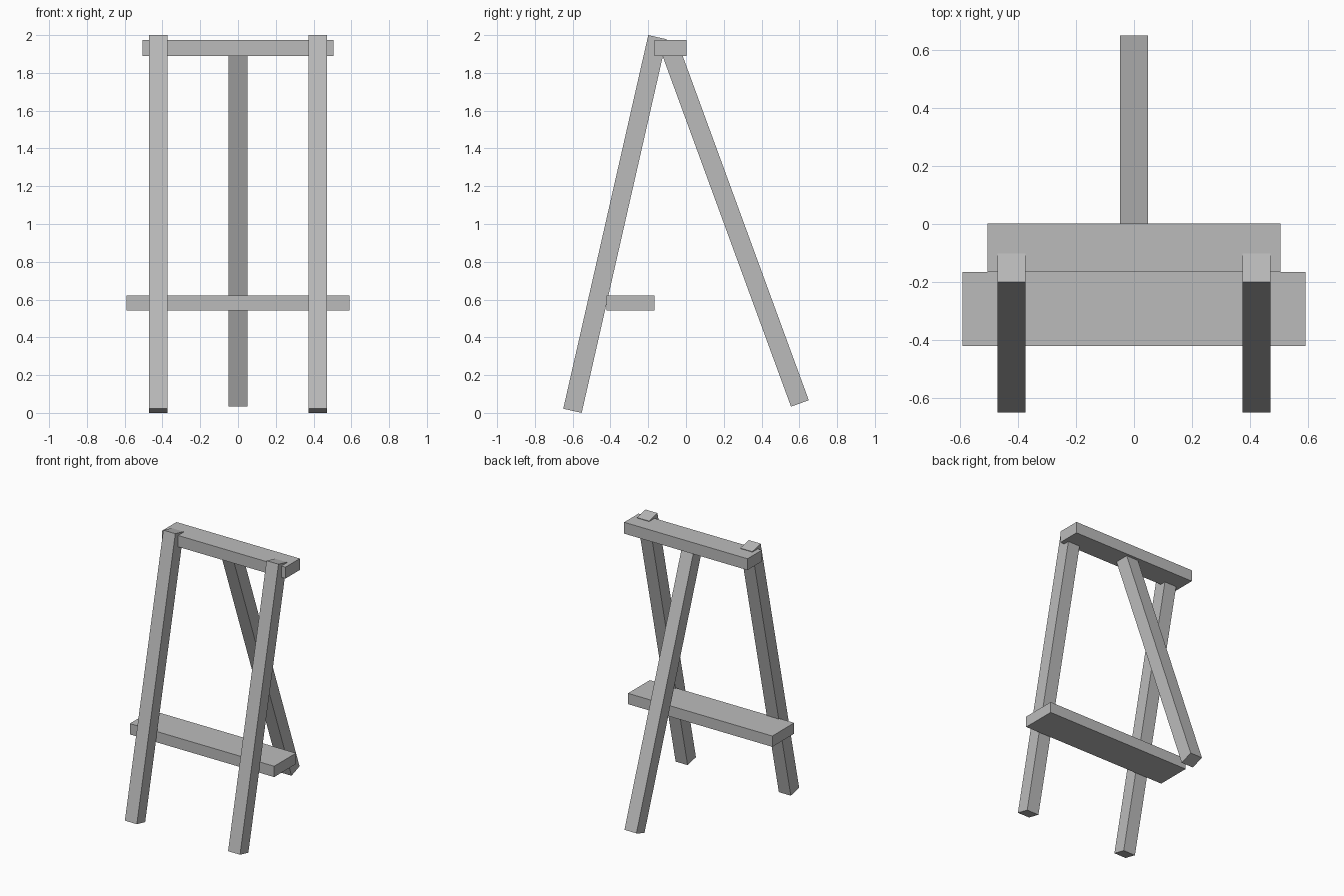
import bpy, math
from mathutils import Vector

if "Cube" in bpy.data.objects:
    bpy.data.objects.remove(bpy.data.objects["Cube"])

grey = bpy.data.materials.new("plain grey")
grey.diffuse_color = (0.5, 0.5, 0.5, 1)
grey.use_nodes = True
grey.node_tree.nodes["Principled BSDF"].inputs["Base Color"].default_value = grey.diffuse_color


def box(name, centre, size, tilt=0.0):
    """Box of the given size, tilted about the x axis."""
    bpy.ops.mesh.primitive_cube_add(size=1, location=centre, rotation=(tilt, 0, 0))
    ob = bpy.context.object
    ob.name = name
    ob.scale = size
    ob.data.materials.append(grey)
    return ob


def leg(name, x, bottom, top):
    """Square post running between two (y, z) end points."""
    a, b = Vector((x, *bottom)), Vector((x, *top))
    d = b - a
    box(name, (a + b) / 2, (0.098, 0.1, d.length), math.atan2(-d.y, d.z))


# Two front legs leaning back
for side, x in (("left", -0.4225), ("right", 0.4225)):
    leg("front_leg_" + side, x, (-0.601, 0.011), (-0.151, 1.989))

# Single rear leg, its top end buried in the top bar
leg("back_leg", 0, (0.603, 0.05), (-0.094, 1.953))

# Top bar and canvas shelf
box("top_bar", (0, -0.082, 1.932), (1.01, 0.168, 0.084))
box("shelf", (0, -0.293, 0.581), (1.182, 0.255, 0.08))
